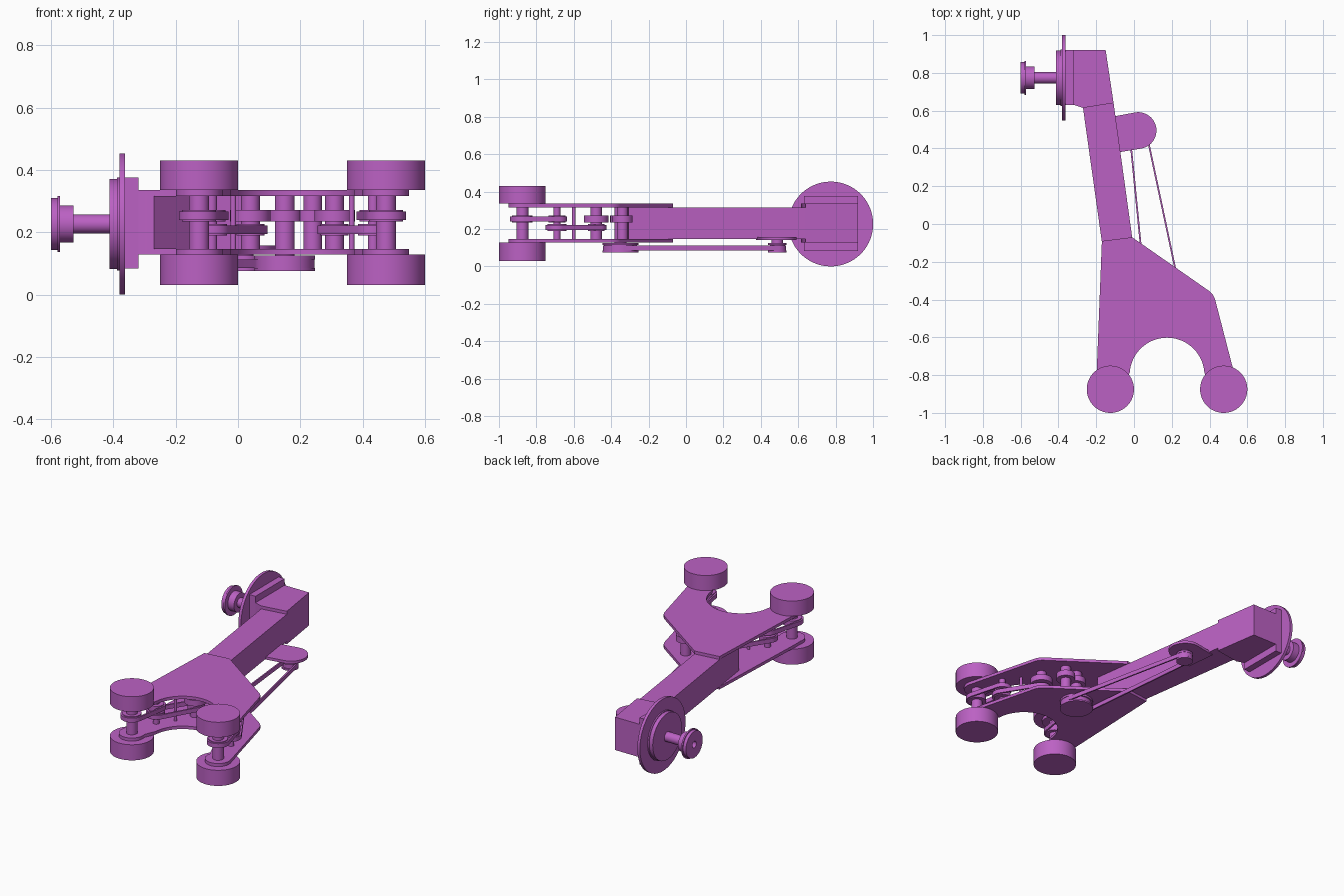
import bpy, bmesh, math
from mathutils import Vector

if "Cube" in bpy.data.objects:
    bpy.data.objects.remove(bpy.data.objects["Cube"])

mat = bpy.data.materials.new("purple")
mat.diffuse_color = (0.5, 0.12, 0.55, 1)
mat.use_nodes = True
mat.node_tree.nodes["Principled BSDF"].inputs["Base Color"].default_value = mat.diffuse_color


def finish(name, bm):
    bmesh.ops.recalc_face_normals(bm, faces=bm.faces)
    me = bpy.data.meshes.new(name)
    bm.to_mesh(me)
    bm.free()
    ob = bpy.data.objects.new(name, me)
    bpy.context.collection.objects.link(ob)
    me.materials.append(mat)
    bpy.context.view_layer.objects.active = ob
    ob.select_set(True)
    bpy.ops.object.shade_smooth_by_angle(angle=math.radians(30))
    ob.select_set(False)
    return ob


def prism(name, pts, z0, z1):
    """Extrude a flat outline from z0 to z1."""
    bm = bmesh.new()
    f = bm.faces.new([bm.verts.new((x, y, z0)) for x, y in pts])
    r = bmesh.ops.extrude_face_region(bm, geom=[f])
    bmesh.ops.translate(bm, vec=(0, 0, z1 - z0),
                        verts=[g for g in r["geom"] if isinstance(g, bmesh.types.BMVert)])
    return finish(name, bm)


def arc(c, r, a0, a1, n=24):
    return [(c[0] + r * math.cos(math.radians(a0 + (a1 - a0) * i / n)),
             c[1] + r * math.sin(math.radians(a0 + (a1 - a0) * i / n))) for i in range(n + 1)]


def disc(name, c, r, z0, z1):
    return prism(name, arc(c, r, 0, 360, 64)[:-1], z0, z1)


def belt(name, c1, r1, c2, r2, z0, z1, t=0.01):
    """Closed belt around two pulleys, as a hollow band."""
    d = Vector(c2) - Vector(c1)
    a = math.degrees(math.atan2(d.y, d.x))
    b = math.degrees(math.acos((r1 - r2) / d.length))

    def loop(e):
        return arc(c1, r1 + e, a + b, a + 360 - b) + arc(c2, r2 + e, a - b, a + b)
    bm = bmesh.new()
    rings = [[bm.verts.new((x, y, z)) for x, y in loop(e)]
             for e, z in ((0, z0), (t, z0), (t, z1), (0, z1))]
    n = len(rings[0])
    for k in range(4):
        p, q = rings[k], rings[(k + 1) % 4]
        for i in range(n):
            j = (i + 1) % n
            bm.faces.new((p[i], p[j], q[j], q[i]))
    return finish(name, bm)


def lathe_x(name, prof, y, z, n=64):
    """Spin (x, radius) points round an axis along x."""
    bm = bmesh.new()
    rings = [[bm.verts.new((x, y + r * math.cos(2 * math.pi * i / n),
                            z + r * math.sin(2 * math.pi * i / n))) for i in range(n)]
             for x, r in prof]
    for p, q in zip(rings, rings[1:]):
        for i in range(n):
            j = (i + 1) % n
            bm.faces.new((p[i], p[j], q[j], q[i]))
    bm.faces.new(rings[0])
    bm.faces.new(rings[-1])
    return finish(name, bm)


# Fork plates, top and bottom
L, R = (-0.125, -0.875), (0.475, -0.875)
outline = ([(-0.17, -0.09), (-0.198, -0.80)] + arc(L, 0.075, 165, 375, 20)
           + arc((0.175, -0.80), 0.198, 176, 4, 40)
           + arc(R, 0.075, 165, 375, 20)
           + arc((0.345, -0.425), 0.088, 14, 55, 8) + [(-0.01, -0.07)])
for nm, z0, z1 in (("lower", 0.128, 0.147), ("upper", 0.316, 0.335)):
    prism(nm + "_fork_plate", outline, z0, z1)

# Wheels and axles
for nm, c in (("left", L), ("right", R)):
    disc(nm + "_lower_wheel", c, 0.125, 0.03, 0.128)
    disc(nm + "_upper_wheel", c, 0.125, 0.335, 0.43)
    disc(nm + "_axle", c, 0.032, 0.128, 0.335)

# Pulley trains inside the fork, one per leg
for nm, s, axle in (("left", -1, L), ("right", 1, R)):
    idler = (0.175 + s * 0.26, -0.69)
    inner = (0.175 + s * 0.135, -0.48)
    disc(nm + "_idler_shaft", idler, 0.018, 0.147, 0.316)
    disc(nm + "_inner_shaft", inner, 0.03, 0.147, 0.316)
    disc(nm + "_axle_pulley", axle, 0.055, 0.235, 0.272)
    disc(nm + "_idler_upper_pulley", idler, 0.045, 0.235, 0.272)
    disc(nm + "_idler_lower_pulley", idler, 0.05, 0.19, 0.227)
    disc(nm + "_inner_lower_pulley", inner, 0.045, 0.19, 0.227)
    disc(nm + "_inner_upper_gear", inner, 0.065, 0.235, 0.272)
    belt(nm + "_axle_belt", axle, 0.055, idler, 0.045, 0.24, 0.267)
    belt(nm + "_inner_belt", idler, 0.05, inner, 0.045, 0.195, 0.222)
    disc(nm + "_spacer_pin", (0.175 + s * 0.19, -0.6), 0.009, 0.147, 0.316)

# Reversing gear and drive shaft
drive = (0.15, -0.35)
disc("reversing_shaft", (0.24, -0.34), 0.03, 0.147, 0.316)
disc("reversing_gear", (0.24, -0.34), 0.055, 0.235, 0.272)
disc("drive_shaft", drive, 0.032, 0.125, 0.316)
disc("drive_gear", drive, 0.055, 0.235, 0.272)

# External drive belt and its pulleys under the arm
motor = (0.02, 0.488)
for nm, c, r in (("drive", drive, 0.088), ("motor", motor, 0.04)):
    disc(nm + "_pulley", c, r, 0.085, 0.113)
    disc(nm + "_pulley_lower_rim", c, r + 0.009, 0.075, 0.085)
    disc(nm + "_pulley_upper_rim", c, r + 0.009, 0.113, 0.125)
disc("motor_pulley_boss", motor, 0.03, 0.12, 0.145)
belt("drive_belt", drive, 0.086, motor, 0.039, 0.086, 0.112, 0.009)

# Motor bracket on the side of the arm
prism("motor_bracket", [(-0.13, 0.565)] + arc((0.022, 0.495), 0.097, 98, -82)
      + [(-0.11, 0.375)], 0.14, 0.157)

# Box arm and head
prism("arm", [(-0.27, 0.615), (-0.137, -0.33), (0.023, -0.307), (-0.108, 0.64)], 0.146, 0.316)
prism("head_block", [(-0.325, 0.92), (-0.15, 0.92), (-0.108, 0.64), (-0.27, 0.615),
                     (-0.325, 0.633)], 0.128, 0.335)
prism("head_flange", [(-0.365, 0.92), (-0.32, 0.92), (-0.32, 0.63), (-0.365, 0.63)],
      0.083, 0.376)

# Pivot disc, hub and spindle
Y, Z = 0.774, 0.2265
lathe_x("pivot_disc", [(-0.38, 0.2265), (-0.362, 0.2265)], Y, Z, 96)
lathe_x("pivot_hub", [(-0.412, 0.145), (-0.388, 0.145), (-0.388, 0.15), (-0.378, 0.15)], Y, Z)
lathe_x("spindle", [(-0.56, 0.02), (-0.60, 0.02), (-0.60, 0.083), (-0.58, 0.083),
                    (-0.58, 0.09), (-0.571, 0.09), (-0.571, 0.06), (-0.528, 0.06),
                    (-0.528, 0.03), (-0.40, 0.03)], Y, Z)
